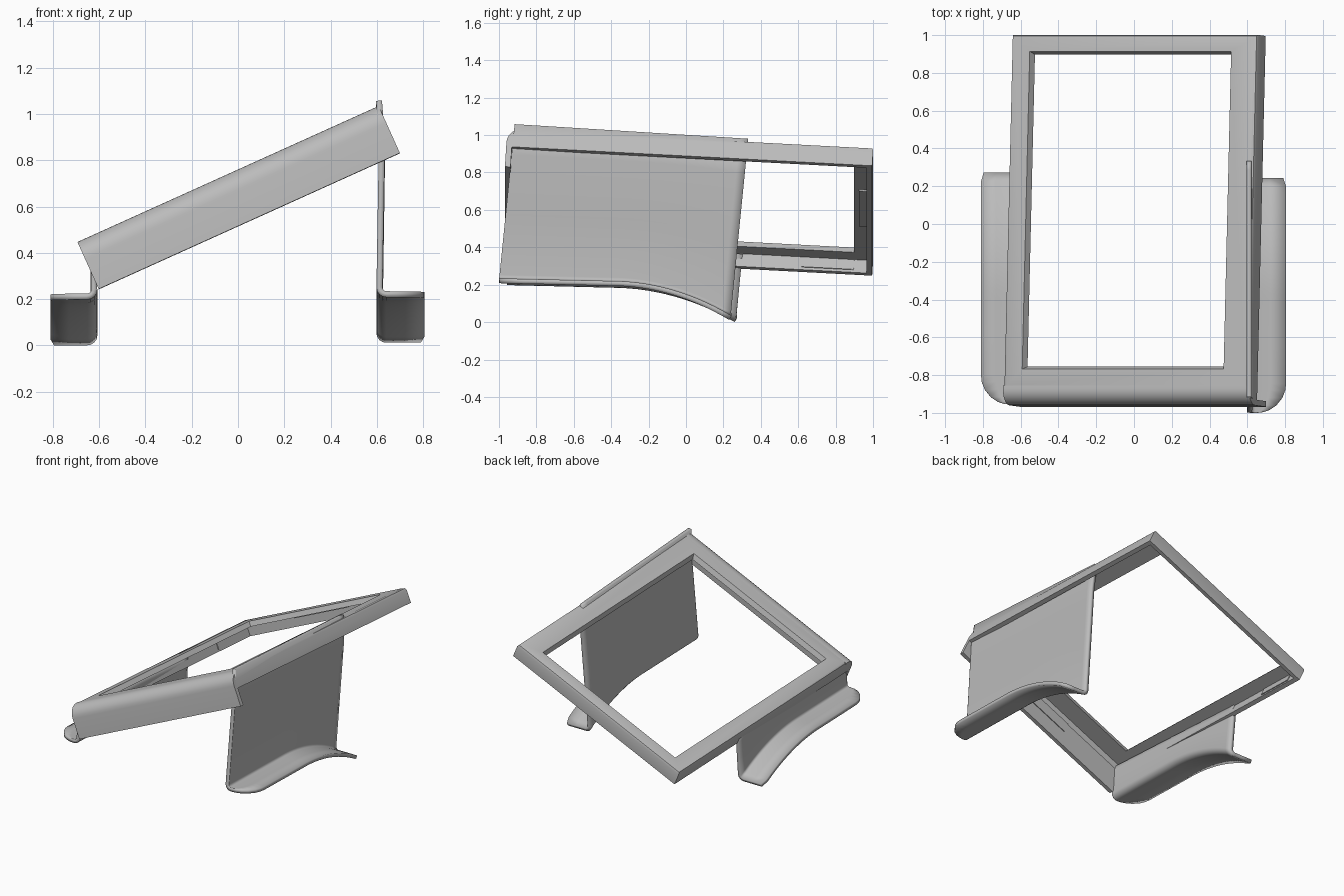
import bpy, bmesh, math
from mathutils import Matrix, Vector

if "Cube" in bpy.data.objects:
    bpy.data.objects.remove(bpy.data.objects["Cube"])

grey = bpy.data.materials.new("plain_grey")
grey.diffuse_color = (0.5, 0.5, 0.5, 1)
grey.use_nodes = True
grey.node_tree.nodes["Principled BSDF"].inputs["Base Color"].default_value = grey.diffuse_color

# Tilted frame space: u across, v front to back, w up from the top face
TILT = (Matrix.Translation((-0.045, -0.955, 0.745))
        @ Matrix.Rotation(math.radians(-24.3), 4, 'Y')
        @ Matrix.Rotation(math.radians(-3.3), 4, 'X'))
HALF, LENGTH = 0.714, 1.96


def finish(name, bm, matrix=None):
    bmesh.ops.recalc_face_normals(bm, faces=bm.faces[:])
    me = bpy.data.meshes.new(name)
    bm.to_mesh(me)
    bm.free()
    if matrix:
        me.transform(matrix)
    me.materials.append(grey)
    ob = bpy.data.objects.new(name, me)
    bpy.context.collection.objects.link(ob)
    bpy.ops.object.select_all(action='DESELECT')
    ob.select_set(True)
    bpy.context.view_layer.objects.active = ob
    bpy.ops.object.shade_smooth_by_angle(angle=math.radians(35))
    return ob


def box(name, lo, hi, matrix):
    bm = bmesh.new()
    bmesh.ops.create_cube(bm, size=1)
    for v in bm.verts:
        v.co = Vector([lo[i] + (v.co[i] + 0.5) * (hi[i] - lo[i]) for i in range(3)])
    return finish(name, bm, matrix)


# Top frame: rectangular rings (u0, u1, v0, v1, w) lofted into a closed loop
def outer(inset, v0, w):
    return (-HALF + inset, HALF - inset, v0, LENGTH - inset, w)


rings = [
    outer(0, 0.015, -0.11), outer(0, 0.04, -0.02), outer(0.006, 0.06, -0.006),
    outer(0.02, 0.10, 0),
    (-0.605, 0.565, 0.187, 1.872, 0),          # opening, upper edge
    (-0.59, 0.55, 0.202, 1.857, -0.035),       # opening, lower edge
    outer(0.03, 0.02, -0.035), outer(0.03, 0.02, -0.11),
]
bm = bmesh.new()
loops = [[bm.verts.new(p) for p in ((a, c, w), (b, c, w), (b, d, w), (a, d, w))]
         for a, b, c, d, w in rings]
for i, ring in enumerate(loops):
    nxt = loops[(i + 1) % len(loops)]
    for j in range(4):
        k = (j + 1) % 4
        bm.faces.new((ring[j], ring[k], nxt[k], nxt[j]))
finish("frame", bm, TILT)

# Deep front rail with a rounded upper edge, extruded across the frame
R = 0.085
profile = [(0.10, 0)]
for i in range(9):
    a = math.pi / 2 * (1 + i / 8)
    profile.append((R + R * math.cos(a), -R + R * math.sin(a)))
profile += [(0, -0.228), (0.03, -0.228), (0.03, -0.06), (0.055, -0.03), (0.10, -0.03)]
bm = bmesh.new()
face = bm.faces.new([bm.verts.new((-HALF, v, w)) for v, w in profile])
ext = bmesh.ops.extrude_face_region(bm, geom=[face])
bmesh.ops.translate(bm, vec=(2 * HALF, 0, 0),
                    verts=[g for g in ext["geom"] if isinstance(g, bmesh.types.BMVert)])
finish("front_rail", bm, TILT)

# Small pads under the frame
box("left_back_pad", (-0.69, 1.58, -0.095), (-0.678, 1.86, -0.04), TILT)
box("left_front_pad", (-0.69, 0.25, -0.095), (-0.678, 0.5, -0.04), TILT)
box("back_pad", (-0.23, 1.885, -0.044), (0.23, 1.93, -0.03), TILT)
box("front_pad", (-0.2, 0.025, -0.13), (0.2, 0.036, -0.06), TILT)


# Side legs: an upright panel flowing into a foot that curves down at the back
def leg(name, side, panel, tip, y0, y1, z_front, z_end, top, top_slope, top_x):
    corner, fillet, bend = 0.155, 0.03, -0.4
    ys = [y0 + d for d in (0, 0.004, 0.016, 0.04, 0.08, 0.12, corner, 0.35)]
    ys += [bend + (y1 - bend) * i / 14 for i in range(15)]
    ys.sort()
    bm = bmesh.new()
    rows = []
    for y in ys:
        # foot height
        z = z_front - 0.014 * min(1, (y - y0) / (bend - y0))
        t = max(0, (y - bend) / (y1 - bend))
        z -= (z_front - 0.014 - z_end) * t * t
        # rounded front and back corners of the foot
        xt = tip
        d = y - y0
        if d < corner:
            xt = tip - corner + math.sqrt(corner ** 2 - (corner - d) ** 2)
        if y1 - y < 0.01:
            xt -= 0.015
        x_in = panel + fillet
        pts = [(xt, z), ((xt + x_in) / 2, z)]
        for i in range(5):
            a = math.pi / 2 * i / 4
            pts.append((x_in - fillet * math.sin(a), z + fillet * (1 - math.cos(a))))
        zt = top + top_slope * (y + 0.85)
        low = z + fillet
        pts.append((panel + (top_x[0] - panel) * 0.5, low + (zt - low) * 0.4))
        pts.append((top_x[0], low + (zt - low) * 0.8))
        pts.append((top_x[1], zt))
        # the whole leg leans slightly backwards
        rows.append([bm.verts.new((side * x, y + 0.1 * (h - 0.22), h)) for x, h in pts])
    for a, b in zip(rows, rows[1:]):
        for j in range(len(a) - 1):
            bm.faces.new((a[j], a[j + 1], b[j + 1], b[j]))
    ob = finish(name, bm)
    mod = ob.modifiers.new("thickness", 'SOLIDIFY')
    mod.thickness = 0.026
    mod.offset = 0
    mod.use_even_offset = True


leg("right_leg", 1, 0.611, 0.805, -1.0, 0.257, 0.221, 0.023, 1.048, -0.062, (0.622, 0.609))
leg("left_leg", -1, 0.621, 0.81, -0.955, 0.288, 0.211, 0.012, 0.43, -0.058, (0.624, 0.626))
